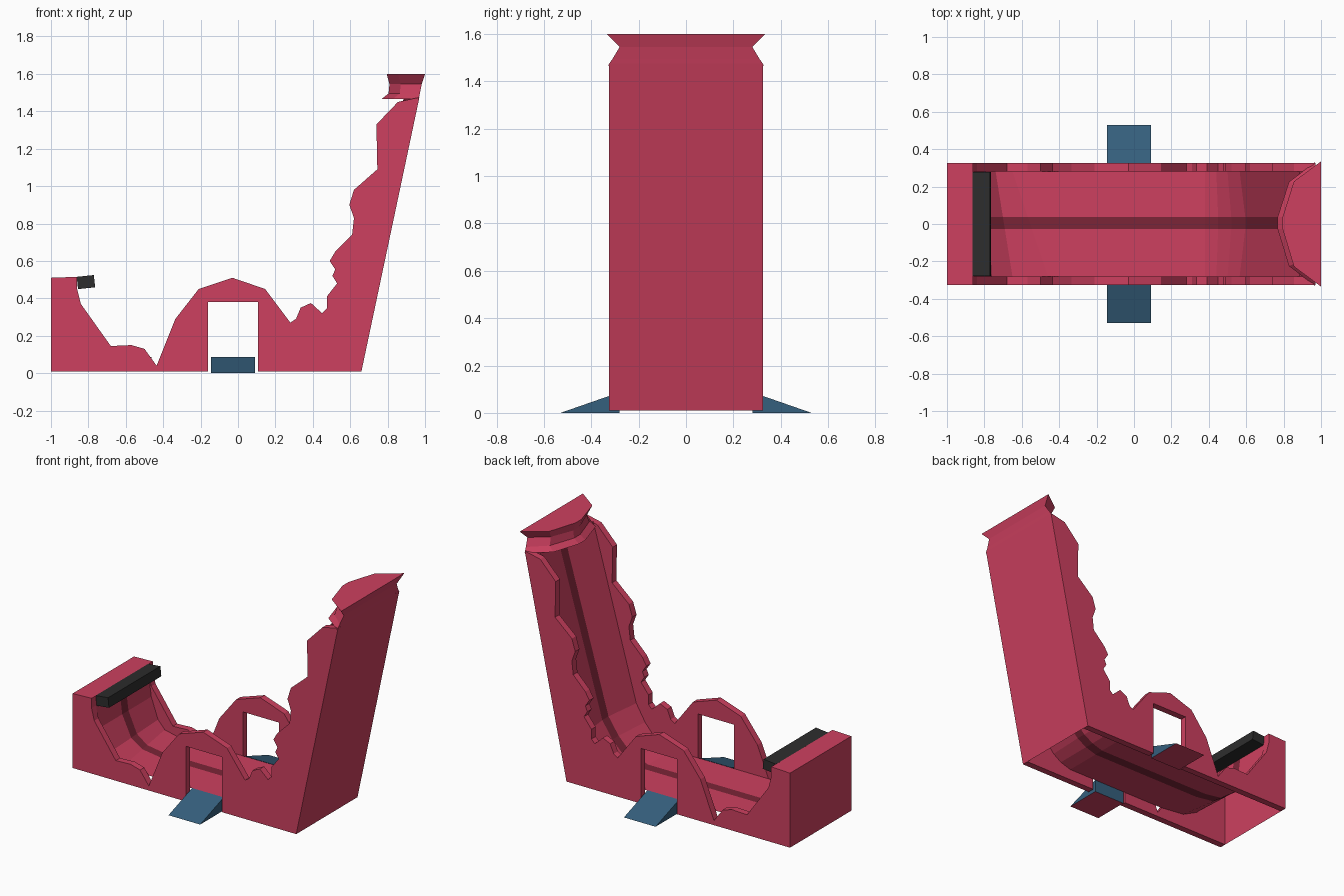
import bpy, bmesh, math
from mathutils import Matrix

if "Cube" in bpy.data.objects:
    bpy.data.objects.remove(bpy.data.objects["Cube"])


def mat(name, rgb):
    m = bpy.data.materials.new(name)
    m.diffuse_color = (*rgb, 1)
    m.use_nodes = True
    m.node_tree.nodes["Principled BSDF"].inputs["Base Color"].default_value = m.diffuse_color
    return m


PINK = mat("raspberry", (0.61, 0.051, 0.115))
DARK = mat("dark raspberry", (0.2, 0.018, 0.038))
BLUE = mat("slate blue", (0.036, 0.116, 0.205))
BLACK = mat("charcoal", (0.026, 0.026, 0.026))


def make(name, bm, *mats, recalc=True):
    if recalc:
        bmesh.ops.recalc_face_normals(bm, faces=bm.faces)
    me = bpy.data.meshes.new(name)
    bm.to_mesh(me)
    bm.free()
    for m in mats:
        me.materials.append(m)
    ob = bpy.data.objects.new(name, me)
    bpy.context.collection.objects.link(ob)
    return ob


def prism(name, profile, y0, y1, *mats):
    """Closed xz profile extruded from y0 to y1."""
    bm = bmesh.new()
    face = bm.faces.new([bm.verts.new((x, y0, z)) for x, z in profile])
    geo = bmesh.ops.extrude_face_region(bm, geom=[face])["geom"]
    for v in geo:
        if isinstance(v, bmesh.types.BMVert):
            v.co.y = y1
    return make(name, bm, *mats)


def sheet(name, rows, *mats, stripe=None):
    """Skin between rows of points; one column can be a stripe."""
    bm = bmesh.new()
    vs = [[bm.verts.new(p) for p in r] for r in rows]
    for a, b in zip(vs, vs[1:]):
        for j in range(len(a) - 1):
            f = bm.faces.new((a[j], b[j], b[j + 1], a[j + 1]))
            f.material_index = int(j == stripe)
    return make(name, bm, *mats, recalc=False)


# Jagged side walls with the doorway notch
wall = [(-1, .01), (-1, .51), (-.86, .515), (-.86, .45), (-.84, .37), (-.68, .145),
        (-.57, .15), (-.5, .13), (-.435, .04), (-.335, .29), (-.21, .45), (-.03, .51),
        (.145, .45), (.28, .27), (.31, .29), (.335, .35), (.39, .375), (.45, .32),
        (.475, .345), (.475, .41), (.53, .48), (.505, .52), (.52, .555), (.49, .6),
        (.52, .65), (.61, .74), (.62, .83), (.595, .9), (.62, .98), (.745, 1.09),
        (.74, 1.33), (.855, 1.45), (.97, 1.475), (.66, .01),
        (.108, .01), (.108, .38), (-.16, .38), (-.16, .01)]
W, IN = .325, .28
prism("front_wall", wall, -W, -IN, PINK)
prism("back_wall", wall, IN, W, PINK)

# Outer end panels
sheet("leaning_back_panel", [[(x, y, z) for y in (-IN, IN)]
                             for x, z in ((.97, 1.475), (.66, .01))], PINK)
sheet("low_end_panel", [[(x, y, z) for y in (-IN, IN)]
                        for x, z in ((-.86, .515), (-1, .51), (-1, .01))], PINK)

# Riding surface: x at the front edge, x at the back edge, z, centre recess
path = [(-.86, -.86, .515, 0), (-.86, -.86, .45, 0), (-.84, -.84, .3, 0),
        (-.76, -.79, .16, 0), (-.65, -.74, .105, 0), (-.46, -.65, .085, 0),
        (.3, .3, .085, 0), (.38, .38, .11, 0), (.44, .44, .15, .01), (.5, .5, .22, .02),
        (.565, .565, .33, .03), (.885, .885, 1.465, .04)]
rows = []
for xf, xb, z, dip in path:
    row = []
    for y in (-IN, -.028, .038, IN):
        t = (y + IN) / (2 * IN)
        row.append((xf + (xb - xf) * t + (dip if abs(y) < .1 else 0), y, z))
    rows.append(row)
sheet("riding_surface", rows, PINK, DARK, stripe=1)

# Pinched cap at the top of the tall end
bm = bmesh.new()
rings = []
for z, back, tip, half in ((1.466, .967, .768, .33), (1.495, .972, .805, .31),
                           (1.545, .982, .81, .28), (1.6, 1.0, .795, .335)):
    pts = [(back, -half), (back, half), (tip + .06, half * .68),
           (tip, .038), (tip, -.028), (tip + .06, -half * .68)]
    rings.append([bm.verts.new((x, y, z)) for x, y in pts])
for a, b in zip(rings, rings[1:]):
    for i in range(6):
        j = (i + 1) % 6
        bm.faces.new((a[i], a[j], b[j], b[i]))
bm.faces.new(rings[0])
bm.faces.new(rings[-1])
make("top_cap", bm, PINK)

# Bumper bar on the low end
bm = bmesh.new()
bmesh.ops.create_cube(bm, size=1, matrix=Matrix.Translation((-.813, 0, .487))
                      @ Matrix.Rotation(math.radians(-6), 4, 'Y')
                      @ Matrix.Diagonal((.092, .555, .066, 1)))
make("bumper_bar", bm, BLACK)

# Wedge ramps at both doorways, with a pink underside
for name, s in (("front_ramp", -1), ("back_ramp", 1)):
    bm = bmesh.new()
    f = bm.faces.new([bm.verts.new((-.145, s * y, z))
                      for y, z in ((.53, 0), (IN, 0), (IN, .087))])
    geo = bmesh.ops.extrude_face_region(bm, geom=[f])["geom"]
    for v in geo:
        if isinstance(v, bmesh.types.BMVert):
            v.co.x = .09
    for f in bm.faces:
        f.material_index = int(all(v.co.z < .001 for v in f.verts))
    make(name, bm, BLUE, PINK)
